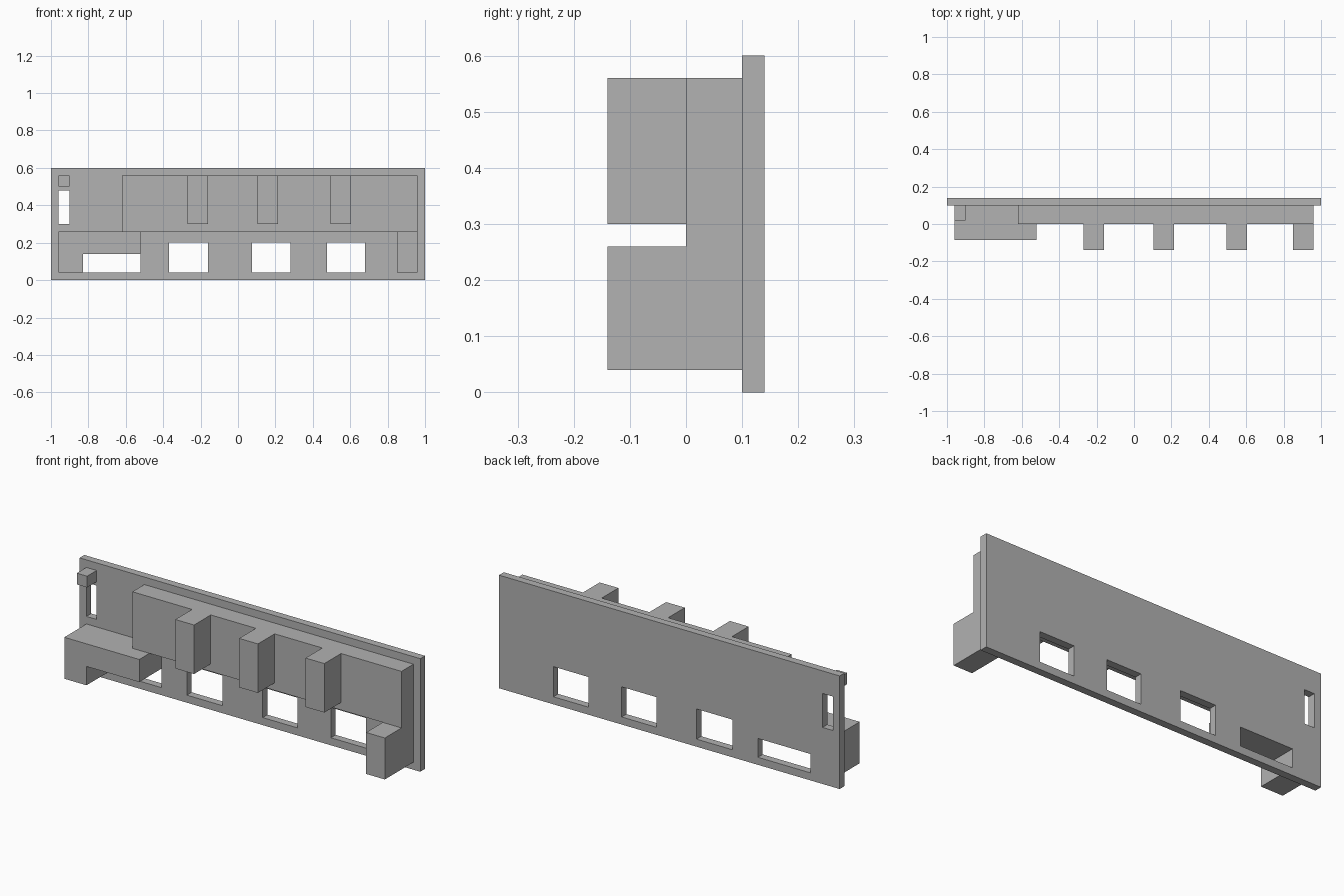
import bpy, bmesh

cube = bpy.data.objects.get("Cube")
if cube:
    bpy.data.objects.remove(cube, do_unlink=True)

# One flat grey for the whole model
grey = bpy.data.materials.new("plain grey")
grey.use_nodes = True
colour = (0.445, 0.445, 0.445, 1)
grey.diffuse_color = colour
for node in grey.node_tree.nodes:
    if node.type == 'BSDF_PRINCIPLED':
        node.inputs["Base Color"].default_value = colour


def prism(name, outline, y0, y1):
    """Extrude an x-z outline from y0 back to y1."""
    bm = bmesh.new()
    face = bm.faces.new([bm.verts.new((x, y0, z)) for x, z in outline])
    result = bmesh.ops.extrude_face_region(bm, geom=[face], use_keep_orig=True)
    moved = [v for v in result["geom"] if isinstance(v, bmesh.types.BMVert)]
    bmesh.ops.translate(bm, verts=moved, vec=(0, y1 - y0, 0))
    bmesh.ops.recalc_face_normals(bm, faces=bm.faces)
    mesh = bpy.data.meshes.new(name)
    bm.to_mesh(mesh)
    bm.free()
    mesh.materials.append(grey)
    obj = bpy.data.objects.new(name, mesh)
    bpy.context.collection.objects.link(obj)
    return obj


def box(name, x0, x1, y0, y1, z0, z1):
    return prism(name, [(x0, z0), (x1, z0), (x1, z1), (x0, z1)], y0, y1)


def combine(target, tool, operation):
    """Apply a boolean, tidy flat seams and drop the tool."""
    tool.hide_render = True
    mod = target.modifiers.new("combine", 'BOOLEAN')
    mod.operation = operation
    mod.solver = 'EXACT'
    mod.object = tool
    bpy.context.view_layer.objects.active = target
    bpy.ops.object.modifier_apply(modifier=mod.name)
    bpy.data.objects.remove(tool, do_unlink=True)
    bm = bmesh.new()
    bm.from_mesh(target.data)
    bmesh.ops.dissolve_limit(bm, angle_limit=0.01, verts=bm.verts, edges=bm.edges)
    bm.to_mesh(target.data)
    bm.free()


# Back panel with three windows, a long low opening and a narrow slot
panel = box("back_panel", -1, 1, 0.10, 0.14, 0, 0.60)
openings = [(-0.37, -0.16, 0.04, 0.20), (0.075, 0.28, 0.04, 0.20),
            (0.475, 0.68, 0.04, 0.20), (-0.83, -0.52, 0.04, 0.14),
            (-0.96, -0.90, 0.30, 0.48)]
for x0, x1, z0, z1 in openings:
    combine(panel, box("opening_cutter", x0, x1, 0.0, 0.2, z0, z1), 'DIFFERENCE')

# Upper housing, with the end leg hanging down at the left
housing = prism("upper_housing", [(-0.62, 0.26), (0.85, 0.26), (0.85, 0.04),
                                  (0.96, 0.04), (0.96, 0.56), (-0.62, 0.56)], 0, 0.10)
for x in (-0.27, 0.105, 0.495):
    combine(housing, box("pillar", x, x + 0.11, -0.14, 0.05, 0.30, 0.56), 'UNION')
combine(housing, box("end_leg", 0.85, 0.96, -0.14, 0.05, 0.04, 0.26), 'UNION')

# Low ledge with its own leg at the right end
prism("low_ledge", [(-0.96, 0.04), (-0.83, 0.04), (-0.83, 0.14),
                    (-0.52, 0.14), (-0.52, 0.26), (-0.96, 0.26)], -0.085, 0.10)

# Small peg above the slot
box("slot_peg", -0.96, -0.90, 0.02, 0.10, 0.50, 0.56)
